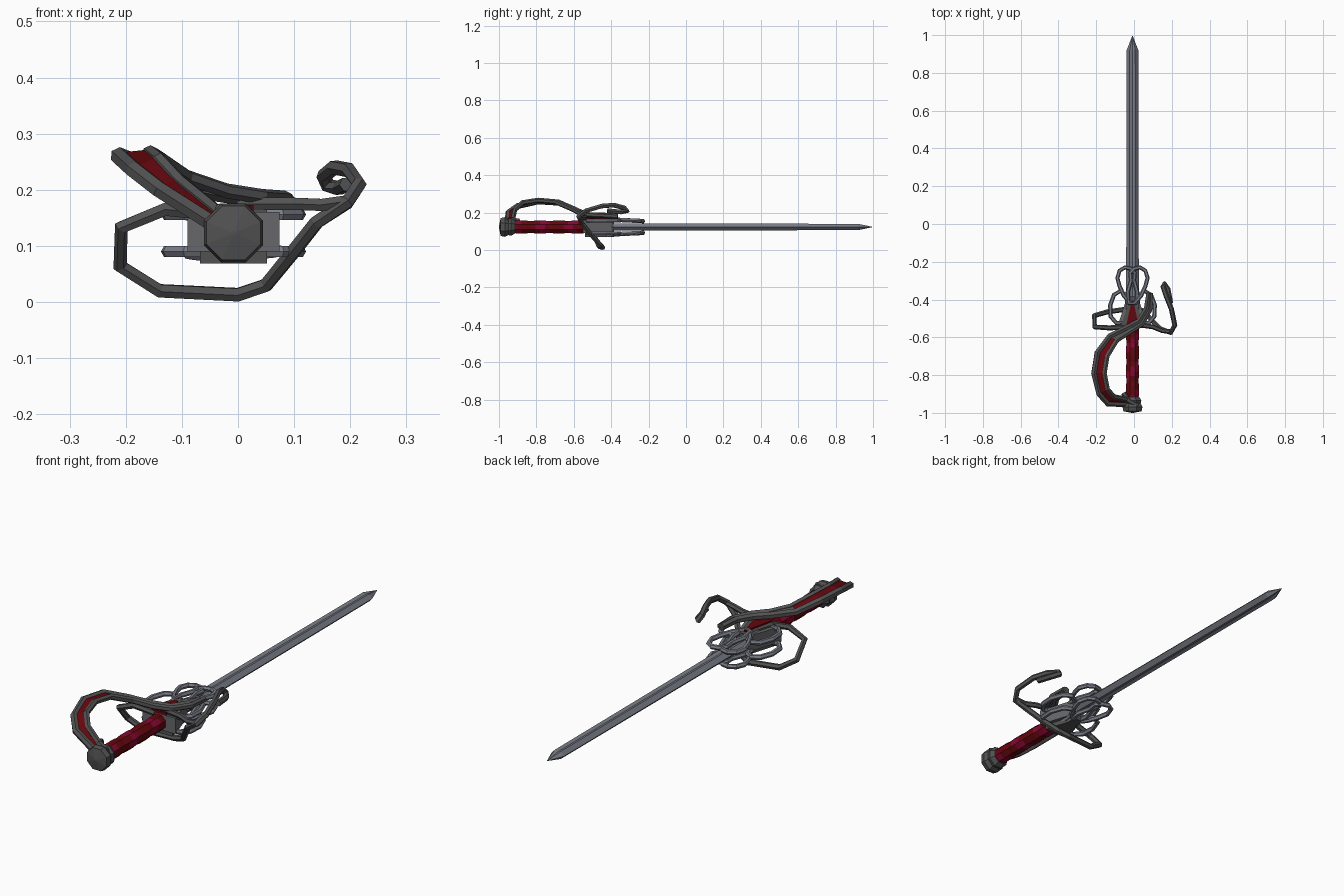
import bpy, bmesh, math

if "Cube" in bpy.data.objects:
    bpy.data.objects.remove(bpy.data.objects["Cube"])

CX, CZ = -0.008, 0.123  # long axis of the sword


def material(name, rgb):
    m = bpy.data.materials.new(name)
    m.diffuse_color = (*rgb, 1)
    m.use_nodes = True
    m.node_tree.nodes["Principled BSDF"].inputs["Base Color"].default_value = m.diffuse_color
    return m


STEEL = material("steel", (0.195, 0.205, 0.245))
GUNMETAL = material("gunmetal", (0.135, 0.137, 0.145))
DARK = material("dark iron", (0.083, 0.083, 0.083))
RED = material("dark red leather", (0.13, 0.002, 0.004))
CRIMSON = material("crimson wrap", (0.24, 0.002, 0.03))


def finish(name, bm, *mats):
    bmesh.ops.recalc_face_normals(bm, faces=bm.faces)
    me = bpy.data.meshes.new(name)
    bm.to_mesh(me)
    bm.free()
    for m in mats:
        me.materials.append(m)
    ob = bpy.data.objects.new(name, me)
    bpy.context.collection.objects.link(ob)
    return ob


def loft(name, rings, mats, rule=None):
    """Skin a list of equal-length rings, capping both ends."""
    bm = bmesh.new()
    vs = [[bm.verts.new(p) for p in r] for r in rings]
    n = len(vs[0])
    for i in range(len(vs) - 1):
        for j in range(n):
            k = (j + 1) % n
            f = bm.faces.new((vs[i][j], vs[i][k], vs[i + 1][k], vs[i + 1][j]))
            if rule:
                f.material_index = rule(i, j)
    bm.faces.new(vs[0])
    bm.faces.new(vs[-1])
    return finish(name, bm, *mats)


def lathe(name, profile, sides, mats, rule=None):
    """Turn (y, radius) pairs round the sword axis."""
    rings = []
    for y, r in profile:
        ang = [2 * math.pi * (j + 0.5) / sides for j in range(sides)]
        rings.append([(CX + r * math.cos(a), y, CZ + r * math.sin(a)) for a in ang])
    return loft(name, rings, mats, rule)


def bar(name, pts, r, mat, closed=False):
    """Faceted six-sided rod along a path."""
    cu = bpy.data.curves.new(name, 'CURVE')
    cu.dimensions = '3D'
    cu.bevel_depth = r
    cu.bevel_resolution = 1
    cu.use_fill_caps = True
    sp = cu.splines.new('POLY')
    sp.points.add(len(pts) - 1)
    for p, co in zip(sp.points, pts):
        p.co = (*co, 1)
    sp.use_cyclic_u = closed
    sp.use_smooth = False
    cu.materials.append(mat)
    ob = bpy.data.objects.new(name, cu)
    bpy.context.collection.objects.link(ob)
    bpy.ops.object.select_all(action='DESELECT')
    ob.select_set(True)
    bpy.context.view_layer.objects.active = ob
    bpy.ops.object.convert(target='MESH')
    return ob


def wedge(name, y0, y1, w0, w1, z_low, z_high, mat):
    """Box narrowing from half width w0 to w1 along the sword."""
    def ring(y, w):
        return [(CX - w, y, z_low), (CX + w, y, z_low), (CX + w, y, z_high), (CX - w, y, z_high)]
    return loft(name, [ring(y0, w0), ring(y1, w1)], [mat])


# Blade with a shallow fuller on both faces
half = [(0.032, 0), (0.015, 0.017), (0, 0.012), (-0.015, 0.017)]
section = half + [(-x, -z) for x, z in half]
loft("blade", [[(CX + x * s, y, CZ + z * t) for x, z in section]
               for y, s, t in ((-0.42, 1.05, 1.1), (0.92, 0.97, 1.0), (0.997, 0.03, 0.05))], [STEEL])

# Grip with a spiral wrap, slightly pinched between bands
profile = [(-0.93 + 0.025 * i, 0.037 if i % 4 else 0.034) for i in range(17)]
lathe("grip", profile, 8, [RED, CRIMSON], lambda i, j: 1 if (i + j) % 6 < 2 else 0)

# Pommel, with its collar
lathe("pommel", [(-1.0, 0.004), (-0.991, 0.052), (-0.968, 0.057), (-0.95, 0.047),
                 (-0.935, 0.051), (-0.915, 0.038)], 8, [DARK])

# Guard block, iron langets and the pointed leather tongue on top
wedge("guard_block", -0.55, -0.39, 0.082, 0.03, 0.09, 0.16, GUNMETAL)
wedge("langet", -0.54, -0.385, 0.06, 0.012, 0.069, 0.167, DARK)
wedge("leather_tongue", -0.55, -0.405, 0.036, 0.004, 0.11, 0.173, RED)

# Flat rings on both faces of the guard: two side rings and a crossed front pair
side_ring = [(0.03, -0.52), (0.085, -0.525), (0.115, -0.49), (0.118, -0.43),
             (0.098, -0.375), (0.065, -0.355), (0.035, -0.375), (0.025, -0.43)]
front_ring = [(-0.02, -0.42), (-0.025, -0.36), (-0.008, -0.3), (-0.012, -0.26), (0.008, -0.237),
              (0.04, -0.23), (0.068, -0.247), (0.08, -0.285), (0.068, -0.33), (0.045, -0.38),
              (0.01, -0.42)]
for level, d in (("upper", 1), ("lower", -1)):
    for side, s in (("right", 1), ("left", -1)):
        bar(f"{level}_{side}_side_ring",
            [(CX + s * x, y, CZ + d * 0.033) for x, y in side_ring], 0.0115, STEEL, True)
        # front rings lean in towards the blade
        bar(f"{level}_{side}_front_ring",
            [(CX + s * x, y, CZ + d * (0.036 - 0.05 * (y + 0.32)) + s * 0.002)
             for x, y in front_ring], 0.011, STEEL, True)

# Knuckle guard: two rails with a leather strip between
outer = [(-0.03, -0.955, 0.13), (-0.14, -0.95, 0.2), (-0.185, -0.9, 0.235), (-0.212, -0.79, 0.26),
         (-0.194, -0.68, 0.253), (-0.13, -0.595, 0.216), (-0.04, -0.55, 0.195),
         (0.025, -0.515, 0.185), (0.066, -0.45, 0.184), (0.08, -0.365, 0.18)]
inner = [(-0.025, -0.93, 0.15), (-0.105, -0.915, 0.215), (-0.14, -0.875, 0.253), (-0.157, -0.79, 0.266),
         (-0.142, -0.7, 0.258), (-0.09, -0.615, 0.222), (-0.02, -0.57, 0.198),
         (0.043, -0.53, 0.188), (0.085, -0.455, 0.185), (0.088, -0.365, 0.18)]
bar("knuckle_outer_rail", outer, 0.016, DARK)
bar("knuckle_inner_rail", inner, 0.0135, DARK)
strip = []
for a, b in zip(outer, inner):
    strip.append([(a[0], a[1], a[2] - 0.006), (b[0], b[1], b[2] - 0.006),
                  (b[0], b[1], b[2] + 0.006), (a[0], a[1], a[2] + 0.006)])
loft("knuckle_strip", strip, [RED, DARK], lambda i, j: 0 if i < 5 else 1)

# Leaf clasp where the knuckle guard meets the pommel
bar("pommel_clasp", [(-0.055, -0.895, 0.155), (-0.03, -0.935, 0.162), (0.02, -0.962, 0.158)],
    0.014, DARK)

# Swept loop below the guard, rising on the right into a curled hook
bar("swept_guard", [
    (-0.03, -0.545, 0.155), (-0.13, -0.55, 0.165), (-0.208, -0.545, 0.133), (-0.21, -0.485, 0.064),
    (-0.14, -0.465, 0.02), (0, -0.445, 0.013), (0.05, -0.46, 0.03), (0.095, -0.51, 0.085),
    (0.14, -0.555, 0.142), (0.195, -0.575, 0.178), (0.216, -0.535, 0.21), (0.198, -0.45, 0.235),
    (0.172, -0.385, 0.24), (0.153, -0.33, 0.225), (0.16, -0.315, 0.208), (0.18, -0.345, 0.203),
    (0.194, -0.42, 0.21)], 0.0135, DARK)
bar("right_quillon", [(0, -0.53, 0.175), (0.1, -0.545, 0.175), (0.15, -0.565, 0.173),
                      (0.2, -0.57, 0.18)], 0.0125, DARK)
